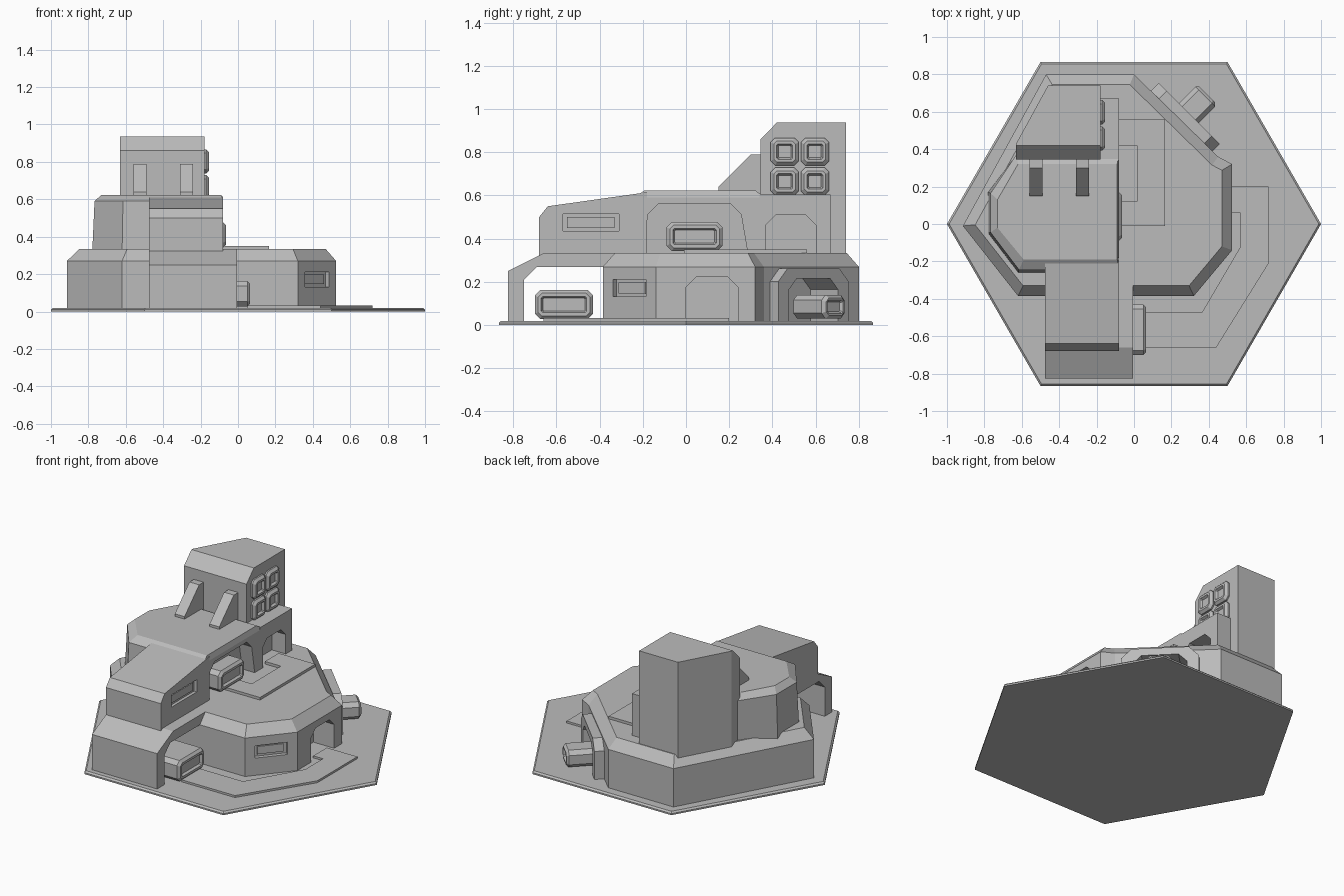
import bpy, bmesh, math
from mathutils import Matrix

if "Cube" in bpy.data.objects:
    bpy.data.objects.remove(bpy.data.objects["Cube"])

grey = bpy.data.materials.new("plain_grey")
grey.use_nodes = True
COLOR = (0.5, 0.5, 0.5, 1)
grey.diffuse_color = COLOR
grey.node_tree.nodes["Principled BSDF"].inputs["Base Color"].default_value = COLOR


def loft(name, rings, loc=(0, 0, 0), ang=0):
    """Skin matching rings of points and cap both ends."""
    bm = bmesh.new()
    vs = [[bm.verts.new(p) for p in r] for r in rings]
    n = len(rings[0])
    for a, b in zip(vs, vs[1:]):
        for i in range(n):
            j = (i + 1) % n
            bm.faces.new((a[i], a[j], b[j], b[i]))
    bm.faces.new(vs[0][::-1])
    bm.faces.new(vs[-1])
    bmesh.ops.recalc_face_normals(bm, faces=bm.faces)
    bm.transform(Matrix.Translation(loc) @ Matrix.Rotation(math.radians(ang), 4, 'Z'))
    me = bpy.data.meshes.new(name)
    bm.to_mesh(me)
    bm.free()
    me.materials.append(grey)
    ob = bpy.data.objects.new(name, me)
    bpy.context.collection.objects.link(ob)
    return ob


def level(pts, z):
    return [(x, y, z) for x, y in pts]


def slab(name, pts, z0, z1):
    return loft(name, [level(pts, z0), level(pts, z1)])


def across(name, pts, x0, x1, loc=(0, 0, 0), ang=0):
    """Extrude a (y, z) profile along local x."""
    return loft(name, [[(x, y, z) for y, z in pts] for x in (x0, x1)], loc, ang)


def inset(pts, d):
    """Offset a counter-clockwise outline inwards."""
    out = []
    for i, (x, y) in enumerate(pts):
        px, py = pts[i - 1]
        nx, ny = pts[(i + 1) % len(pts)]
        a = math.atan2(y - py, x - px)
        b = math.atan2(ny - y, nx - x)
        half = ((b - a + math.pi) % (2 * math.pi) - math.pi) / 2
        k, m = d / math.cos(half), a + half + math.pi / 2
        out.append((x + k * math.cos(m), y + k * math.sin(m)))
    return out


def arch(w, z0, z1, c, flare=0):
    h = w / 2
    return [(-h - flare, z0), (-h, z1 - c), (c - h, z1), (h - c, z1), (h, z1 - c), (h + flare, z0)]


def rect(w, h):
    return [(-w / 2, -h / 2), (w / 2, -h / 2), (w / 2, h / 2), (-w / 2, h / 2)]


def cut(target, cutter):
    cutter.hide_render = True
    mod = target.modifiers.new("cut", 'BOOLEAN')
    mod.operation = 'DIFFERENCE'
    mod.solver = 'EXACT'
    mod.object = cutter
    bpy.context.view_layer.objects.active = target
    bpy.ops.object.modifier_apply(modifier=mod.name)
    bpy.data.objects.remove(cutter)


def pod(name, loc, ang, depth, w, h, c=0.025):
    """Chamfered box with a framed, sunken window on its outer end."""
    def ring(x, d, k):
        a, b = w / 2 - d, h / 2 - d
        return [(x, y, z) for y, z in (
            (k - a, -b), (a - k, -b), (a, k - b), (a, b - k),
            (a - k, b), (k - a, b), (-a, b - k), (-a, k - b))]
    e = min(w, h) * 0.22
    return loft(name, [ring(0, 0, c), ring(depth - 0.015, 0, c), ring(depth, 0.015, c * 0.7),
                       ring(depth, e, c * 0.3), ring(depth - 0.015, e + 0.008, c * 0.2)], loc, ang)


# Hexagonal ground plate
hexagon = [(math.cos(math.radians(60 * i)), math.sin(math.radians(60 * i))) for i in range(6)]
loft("ground_plate", [level(hexagon, 0), level(hexagon, 0.01), level(inset(hexagon, 0.01), 0.02)])

# Raised walkway around the right-hand corner
slab("walkway", [(0.5, 0.2), (0.72, 0.2), (0.72, -0.21), (0.44, -0.66), (0.05, -0.66),
                 (0.05, -0.47), (0.365, -0.47), (0.57, -0.12), (0.57, 0.06), (0.5, 0.06)], 0.015, 0.033)

# Lower storey with sloped roof edge
plan = [(-0.62, -0.385), (0.32, -0.385), (0.525, -0.14), (0.525, 0.32), (0.45, 0.36),
        (0, 0.8), (-0.47, 0.8), (-0.915, -0.01)]
lower = loft("lower_storey", [level(plan, 0.01), level(plan, 0.27), level(inset(plan, 0.055), 0.333)])
cut(lower, across("door_cutter", arch(0.24, 0, 0.225, 0.05), -0.15, 0.1, (0.525, 0.12, 0)))
cut(lower, across("window_cutter", rect(0.2, 0.08), -0.025, 0.1, (0.422, -0.262, 0.172), -40))
across("lower_window_pane", rect(0.16, 0.05), -0.03, -0.017, (0.422, -0.262, 0.172), -40)

# Diagonal gate with projecting frame
gate = (0.26, 0.555, 0)
frame = across("gate_frame", arch(0.46, 0.01, 0.262, 0.06), -0.06, 0.05, gate, 45)
for part in (lower, frame):
    cut(part, across("gate_cutter", arch(0.32, 0, 0.215, 0.05), -0.13, 0.2, gate, 45))
pod("gate_pod", (0.25, 0.55, 0.085), 45, 0.2, 0.15, 0.11)

# Front passage, open on both sides
across("front_passage", [(-0.825, 0.01), (-0.825, 0.25), (-0.66, 0.333), (-0.25, 0.333),
                         (-0.25, 0.27), (-0.69, 0.27), (-0.75, 0.21), (-0.75, 0.01)], -0.475, -0.005)
pod("passage_pod", (-0.2, -0.565, 0.095), 0, 0.265, 0.27, 0.135)

# Upper storey
base = [(-0.62, -0.26), (-0.08, -0.26), (-0.08, 0.37), (-0.63, 0.37), (-0.78, 0.17), (-0.78, -0.05)]
shoulder = [(-0.615, -0.245), (-0.08, -0.245), (-0.08, 0.37), (-0.63, 0.37), (-0.767, 0.165), (-0.767, -0.045)]
roof = [(-0.59, -0.19), (-0.09, -0.19), (-0.09, 0.32), (-0.62, 0.32), (-0.73, 0.13), (-0.73, -0.02)]
upper = loft("upper_storey", [level(base, 0.3), level(shoulder, 0.59), level(roof, 0.624)])
cut(upper, across("bay_cutter", arch(0.43, 0.28, 0.563, 0.05, 0.04), -0.09, 0.1, (-0.08, 0.04, 0)))
pod("upper_pod", (-0.2, 0.04, 0.41), 0, 0.135, 0.26, 0.135)

# Ledge beside the tower with an arched recess
ledge = slab("side_ledge", [(-0.4, 0.34), (-0.08, 0.34), (-0.08, 0.67), (-0.4, 0.67)], 0.3, 0.605)
cut(ledge, across("recess_cutter", arch(0.24, 0.28, 0.51, 0.05), -0.1, 0.1, (-0.08, 0.485, 0)))

# Sloped front hall with side windows
hall = across("front_hall", [(-0.68, 0.3), (-0.68, 0.5), (-0.64, 0.55), (-0.18, 0.615), (-0.18, 0.3)], -0.475, -0.08)
cut(hall, across("hall_window_cutter", rect(0.26, 0.08), -0.02, 0.1, (-0.08, -0.44, 0.475)))
across("hall_window_pane", rect(0.22, 0.05), -0.025, -0.013, (-0.08, -0.44, 0.475))

# Tower with sloped front edge and a clipped rear corner
tower_plan = [(-0.63, 0.345), (-0.18, 0.345), (-0.18, 0.74), (-0.46, 0.74), (-0.63, 0.43)]
tower_top = [(x, max(y, 0.42)) for x, y in tower_plan]
loft("tower", [level(tower_plan, 0.3), level(tower_plan, 0.86), level(tower_top, 0.937)])

# Tower window boxes
for y in (0.457, 0.597):
    for z in (0.665, 0.803):
        pod("tower_window", (-0.19, y, z), 0, 0.035, 0.13, 0.128, 0.02)

# Buttresses against the tower
for x in (-0.56, -0.31):
    across("buttress", [(0.15, 0.61), (0.15, 0.64), (0.3, 0.79), (0.36, 0.79), (0.36, 0.61)], x, x + 0.07)

# Terrace frame on the lower roof
slab("terrace", [(-0.1, -0.01), (0.165, -0.01), (0.165, 0.56), (-0.1, 0.56),
                 (-0.1, 0.42), (0.015, 0.42), (0.015, 0.12), (-0.1, 0.12)], 0.32, 0.35)
